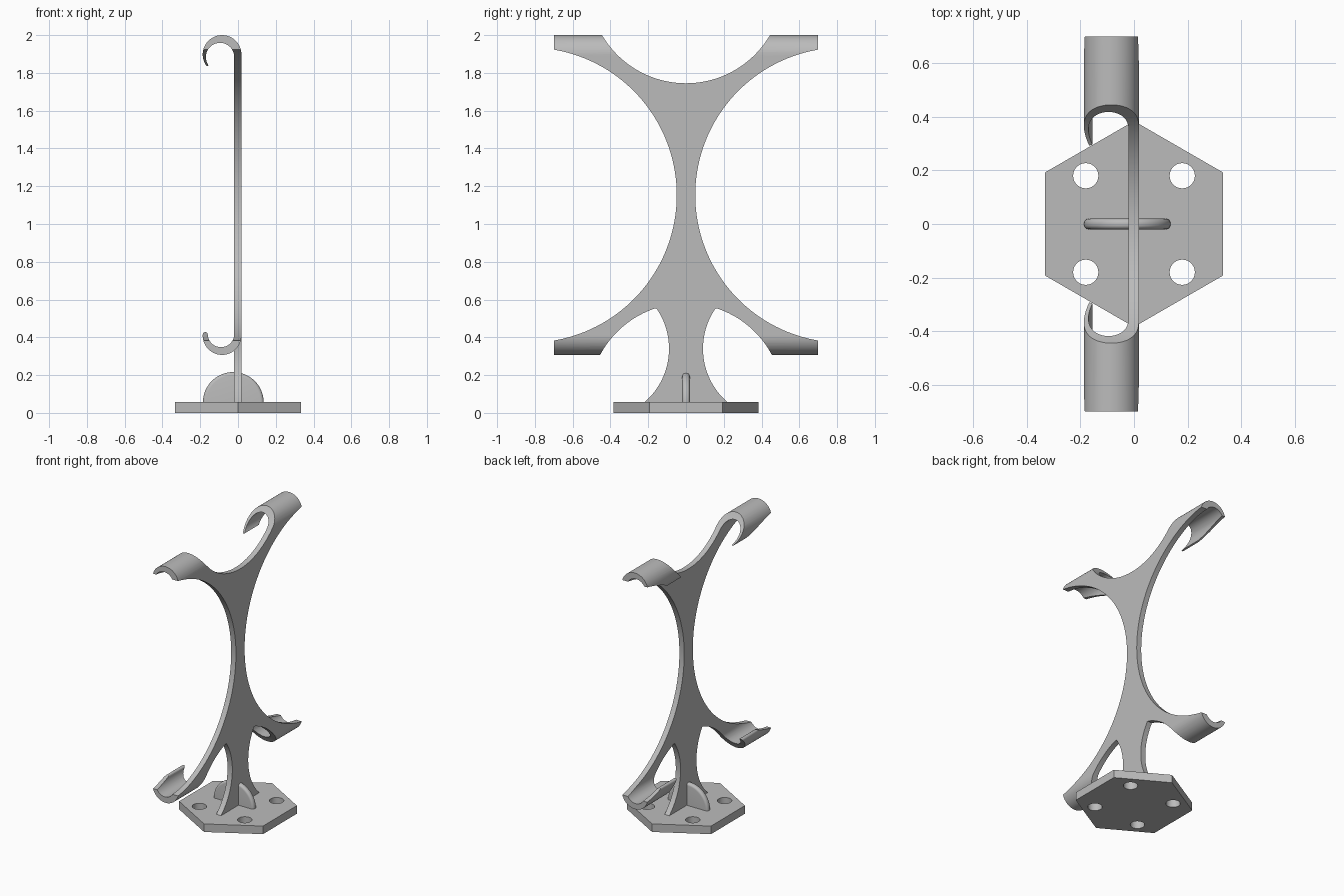
import bpy, bmesh
from math import sin, cos, radians
from mathutils import Matrix, Vector

cube = bpy.data.objects.get("Cube")
if cube:
    bpy.data.objects.remove(cube, do_unlink=True)

grey = bpy.data.materials.new("plain grey")
grey.use_nodes = True
colour = (0.5, 0.5, 0.5, 1)
grey.diffuse_color = colour
grey.node_tree.nodes["Principled BSDF"].inputs["Base Color"].default_value = colour


def arc(centre, r, start, end, steps=32):
    """Points along a circular arc, angles in degrees."""
    angles = [radians(start + (end - start) * i / steps) for i in range(steps + 1)]
    return [(centre[0] + r * cos(a), centre[1] + r * sin(a)) for a in angles]


def mirrored(half):
    """Close a half outline by reflecting it in its first axis."""
    return half + [(-a, b) for a, b in reversed(half) if a > 0.001]


def make_object(name, bm):
    bmesh.ops.recalc_face_normals(bm, faces=bm.faces)
    mesh = bpy.data.meshes.new(name)
    bm.to_mesh(mesh)
    bm.free()
    mesh.materials.append(grey)
    obj = bpy.data.objects.new(name, mesh)
    bpy.context.collection.objects.link(obj)
    return obj


def prism(name, outline, axis, low, high):
    """Extrude a flat outline along the x, y or z axis."""
    place = {"x": lambda a, b: (low, a, b),
             "y": lambda a, b: (a, low, b),
             "z": lambda a, b: (a, b, low)}[axis]
    bm = bmesh.new()
    face = bm.faces.new([bm.verts.new(place(a, b)) for a, b in outline])
    moved = bmesh.ops.extrude_face_region(bm, geom=[face])["geom"]
    shift = Vector([(high - low) * (axis == k) for k in "xyz"])
    bmesh.ops.translate(bm, vec=shift,
                        verts=[v for v in moved if isinstance(v, bmesh.types.BMVert)])
    return make_object(name, bm)


def boolean(obj, tool, operation):
    mod = obj.modifiers.new("cut", "BOOLEAN")
    mod.operation, mod.object, mod.solver = operation, tool, "EXACT"
    bpy.context.view_layer.objects.active = obj
    bpy.ops.object.modifier_apply(modifier=mod.name)
    bpy.data.objects.remove(tool, do_unlink=True)


def smooth(obj, degrees=30):
    bpy.ops.object.select_all(action="DESELECT")
    obj.select_set(True)
    bpy.context.view_layer.objects.active = obj
    bpy.ops.object.shade_smooth_by_angle(angle=radians(degrees))


BACK, FRONT = -0.02, 0.018      # faces of the upright sheet
BASE_TOP = 0.058

# Hooked sheet: cross-section with a tapering upper hook and a round-ended lower hook
section = (arc((-0.0845, 1.8975), 0.1025, 0, 217)
           + arc((-0.095, 1.884), 0.075, 217, 0)
           + arc((-0.09, 0.418), 0.07, 0, -180)
           + arc((-0.1735, 0.414), 0.0135, 0, 180, 8)
           + arc((-0.0845, 0.4095), 0.1025, 180, 360))
body = prism("hooked_frame", section, "y", -0.7, 0.7)

# Side silhouette: round bites at the top, both sides and underneath
lower_bite = ((0, 0.065), 0.515)
silhouette = mirrored(arc((0, 2.26), 0.515, -90, -24)
                      + [(0.75, 2.05)]
                      + arc((0.83, 1.153), 0.781, 96, 264, 72)
                      + [(0.75, 0.25)]
                      + arc(*lower_bite, 21, 90))
boolean(body, prism("silhouette_cutter", silhouette, "x", -0.4, 0.4), "INTERSECT")
smooth(body)

# Waisted leg between the frame and the base
leg = prism("leg", mirrored(arc((0.465, 0.34), 0.375, 231, 143)
                            + arc(*lower_bite, 71.3, 90, 12)), "x", BACK, FRONT)
smooth(leg)

# Hexagonal base with four bolt holes
base = prism("base_plate", arc((0, 0), 0.384, 90, 390, 5), "z", 0, BASE_TOP)
for sx in (-1, 1):
    for sy in (-1, 1):
        hole = prism("hole_cutter", arc((0.18 * sx, 0.18 * sy), 0.047, 0, 350, 35),
                     "z", -0.1, 0.2)
        boolean(base, hole, "DIFFERENCE")
smooth(base)

# Half-disc gusset with a rounded rim, standing across the leg
bm = bmesh.new()
bmesh.ops.create_cone(bm, cap_ends=True, segments=64, radius1=0.161, radius2=0.161,
                      depth=0.04,
                      matrix=Matrix.Translation((-0.025, 0, 0.055))
                      @ Matrix.Rotation(radians(90), 4, "X"))
rim = [e for e in bm.edges if any(len(f.verts) > 4 for f in e.link_faces)]
bmesh.ops.bevel(bm, geom=rim, offset=0.017, segments=5, profile=0.5, affect="EDGES")
cut = bmesh.ops.bisect_plane(bm, geom=bm.verts[:] + bm.edges[:] + bm.faces[:],
                             plane_co=(0, 0, 0.05), plane_no=(0, 0, 1), clear_inner=True)
bmesh.ops.holes_fill(bm, edges=[e for e in bm.edges if e.is_boundary])
smooth(make_object("gusset", bm), 40)
